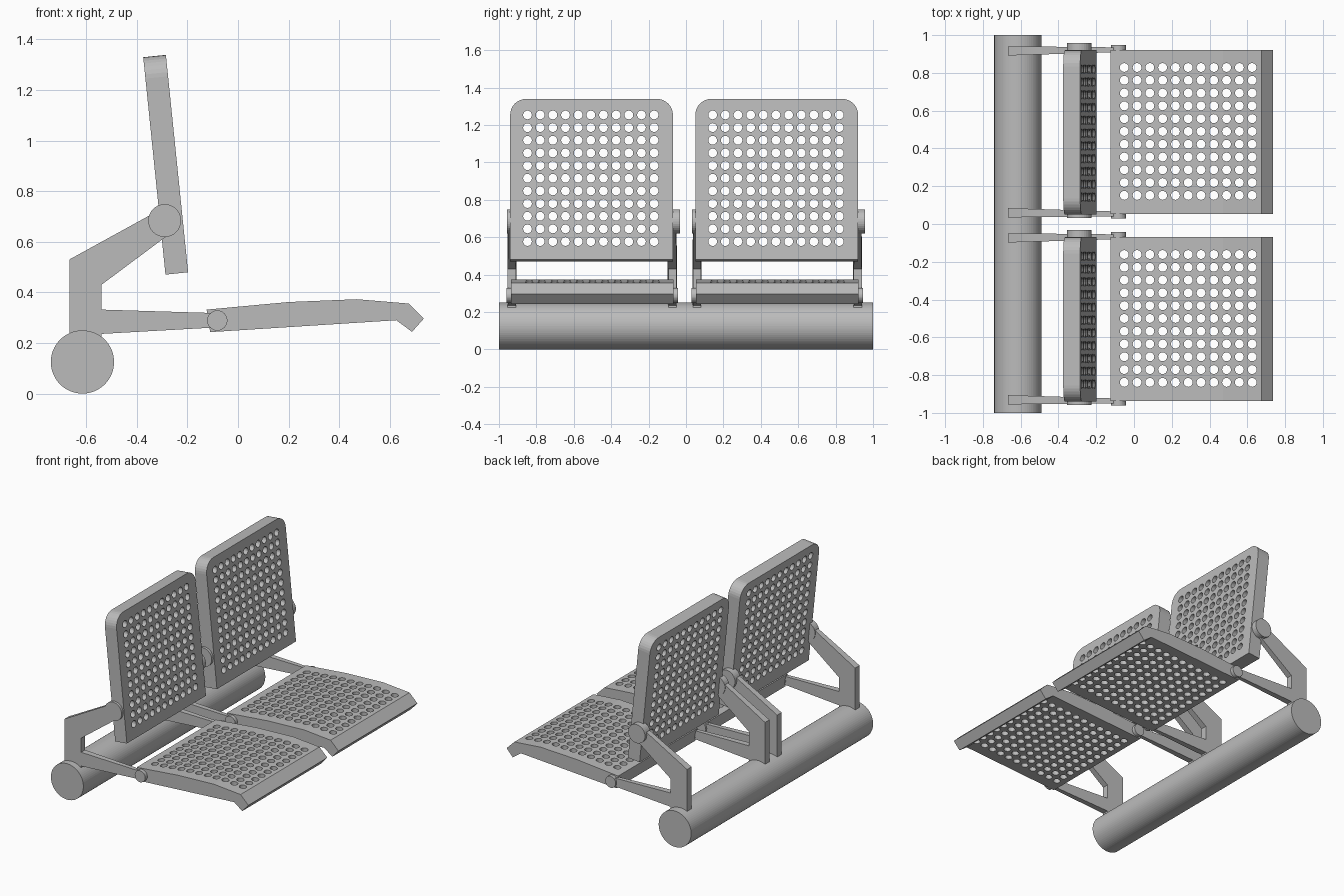
import bpy, bmesh, math
from mathutils import Matrix, Vector

if "Cube" in bpy.data.objects:
    bpy.data.objects.remove(bpy.data.objects["Cube"])

grey = bpy.data.materials.new("satin grey metal")
grey.diffuse_color = (0.5, 0.5, 0.5, 1)
grey.use_nodes = True
grey.node_tree.nodes["Principled BSDF"].inputs["Base Color"].default_value = grey.diffuse_color


def make_object(name, bm):
    bmesh.ops.recalc_face_normals(bm, faces=bm.faces)
    me = bpy.data.meshes.new(name)
    bm.to_mesh(me)
    bm.free()
    me.materials.append(grey)
    ob = bpy.data.objects.new(name, me)
    bpy.context.collection.objects.link(ob)
    return ob


def loft(bm, first, second):
    """Closed solid between two matching outlines."""
    a = [bm.verts.new(p) for p in first]
    b = [bm.verts.new(p) for p in second]
    bm.faces.new(a)
    bm.faces.new(b[::-1])
    n = len(a)
    for i in range(n):
        bm.faces.new((a[i], b[i], b[(i + 1) % n], a[(i + 1) % n]))


def add_rod(bm, centre, axis, radius, length, sides):
    rot = Vector((0, 0, 1)).rotation_difference(Vector(axis)).to_matrix().to_4x4()
    bmesh.ops.create_cone(bm, cap_ends=True, segments=sides, radius1=radius, radius2=radius,
                          depth=length, matrix=Matrix.Translation(centre) @ rot)


def perforate(ob, centres, axis):
    """Cut a round hole through the object at each centre."""
    bm = bmesh.new()
    for c in centres:
        add_rod(bm, c, axis, 0.0235, 0.6, 16)
    cutter = make_object("hole_cutter", bm)
    cutter.hide_render = True
    mod = ob.modifiers.new("holes", 'BOOLEAN')
    mod.operation = 'DIFFERENCE'
    mod.solver = 'EXACT'
    mod.object = cutter
    dg = bpy.context.evaluated_depsgraph_get()
    me = bpy.data.meshes.new_from_object(ob.evaluated_get(dg))
    ob.modifiers.clear()
    ob.data = me
    bpy.data.objects.remove(cutter)


# Round beam carrying both seats
bm = bmesh.new()
add_rod(bm, (-0.615, 0, 0.125), (0, 1, 0), 0.125, 2.0, 64)
make_object("beam", bm)

SEAT = [(-0.124, 0.332), (0.2, 0.362), (0.47, 0.373), (0.675, 0.356), (0.735, 0.297),
        (0.688, 0.244), (0.626, 0.29), (-0.11, 0.243)]
ARM = [(-0.667, 0.53), (-0.667, 0.22), (-0.54, 0.22), (-0.54, 0.236), (-0.08, 0.262),
       (-0.08, 0.318), (-0.54, 0.332), (-0.54, 0.43), (-0.285, 0.62), (-0.285, 0.74)]
PITCH = 0.0677
steps = [(i - 5) * PITCH for i in range(11)]


def seat_pan(yc):
    bm = bmesh.new()
    loft(bm, [(x, yc - 0.434, z) for x, z in SEAT], [(x, yc + 0.434, z) for x, z in SEAT])
    ob = make_object("seat", bm)
    perforate(ob, [(0.287 + a, yc + 0.002 + b, 0.3) for a in steps for b in steps], (0, 0, 1))


def backrest(yc):
    # Upright plate with rounded top corners, leaning back
    w, h, r = 0.435, 0.864, 0.085
    outline = [(-w, 0), (w, 0)]
    for k in range(9):
        t = k / 8 * math.pi / 2
        outline.append((w - r + r * math.cos(t), h - r + r * math.sin(t)))
    for k in range(9):
        t = math.pi / 2 + k / 8 * math.pi / 2
        outline.append((-w + r + r * math.cos(t), h - r + r * math.sin(t)))
    bm = bmesh.new()
    loft(bm, [(-0.045, y, z) for y, z in outline], [(0.045, y, z) for y, z in outline])
    lean = Matrix.Translation((-0.242, yc - 0.003, 0.475)) @ Matrix.Rotation(-math.radians(5.84), 4, 'Y')
    bm.transform(lean)
    ob = make_object("backrest", bm)
    perforate(ob, [(-0.28, yc - 0.007 + a, 0.915 + b) for a in steps for b in steps], (1, 0, 0))


def bracket(yc, side):
    # Forked arm, tapering thinner towards the seat
    def edge(x, wide, thin):
        f = (x + 0.667) / 0.587
        return yc + side * (wide + (thin - wide) * f)
    bm = bmesh.new()
    loft(bm, [(x, edge(x, 0.404, 0.422), z) for x, z in ARM],
         [(x, edge(x, 0.453, 0.447), z) for x, z in ARM])
    make_object("support_arm", bm)
    # Pivot discs at backrest and seat
    for name, x, z, radius, outer, inner in (
            ("backrest_pivot", -0.29, 0.684, 0.065, 0.47 if side > 0 else 0.456, 0.41),
            ("seat_pivot", -0.082, 0.289, 0.04, 0.459, 0.418)):
        bm = bmesh.new()
        add_rod(bm, (x, yc + side * (outer + inner) / 2, z), (0, 1, 0), radius, outer - inner, 32)
        make_object(name, bm)


for yc in (0.488, -0.502):
    seat_pan(yc)
    backrest(yc)
    for side in (-1, 1):
        bracket(yc, side)
